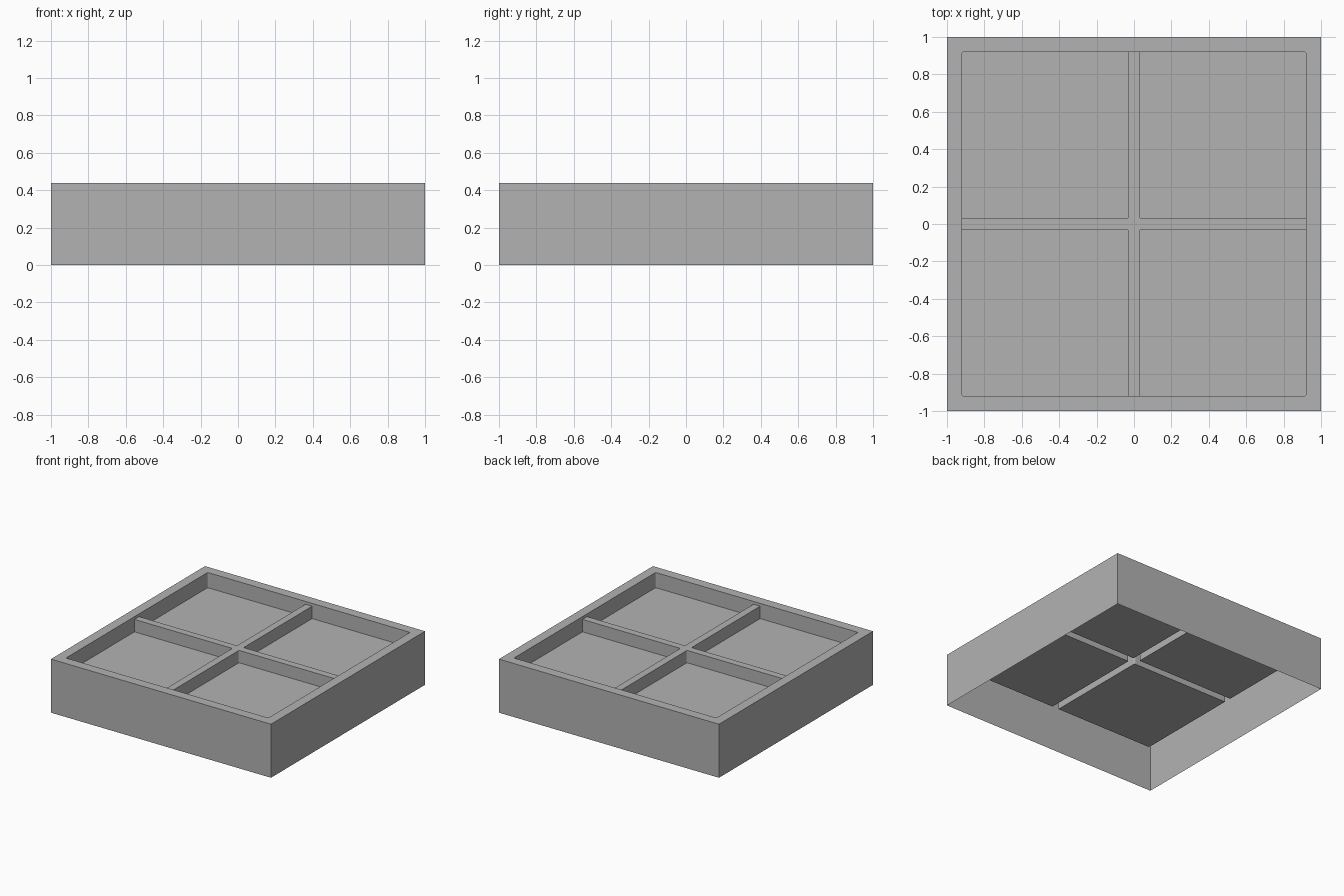
import bpy
import math

if "Cube" in bpy.data.objects:
    bpy.data.objects.remove(bpy.data.objects["Cube"], do_unlink=True)

HALF, INNER, DIV, R = 1.0, 0.92, 0.03, 0.01     # plan sizes and corner radius
TOP, DIV_TOP, FLOOR = 0.44, 0.417, 0.315        # heights

grey = bpy.data.materials.new("plain grey")
grey.use_nodes = True
colour = (0.45, 0.45, 0.45, 1)
grey.diffuse_color = colour
grey.node_tree.nodes["Principled BSDF"].inputs["Base Color"].default_value = colour


def arc(cx, cy, start, steps=4):
    """Quarter circle, counter-clockwise from the start angle in degrees."""
    angles = [math.radians(start + 90 * i / steps) for i in range(steps + 1)]
    return [(cx + R * math.cos(a), cy + R * math.sin(a)) for a in angles]


def turn(points, k):
    """Rotate plan points by k quarter turns."""
    for _ in range(k):
        points = [(-y, x) for x, y in points]
    return points


def at(points, z):
    return [(x, y, z) for x, y in points]


def wall(loop, low, high, inward=False):
    """Vertical sheet around a counter-clockwise loop."""
    faces = []
    for a, b in zip(loop, loop[1:] + loop[:1]):
        quad = at([a, b], low) + at([b, a], high)
        faces.append(quad[::-1] if inward else quad)
    return faces


def build(name, faces):
    verts, index, polys = [], {}, []
    for face in faces:
        poly = []
        for p in face:
            key = tuple(round(c, 5) for c in p)
            if key not in index:
                index[key] = len(verts)
                verts.append(key)
            poly.append(index[key])
        polys.append(poly)
    mesh = bpy.data.meshes.new(name)
    mesh.from_pydata(verts, [], polys)
    mesh.materials.append(grey)
    obj = bpy.data.objects.new(name, mesh)
    bpy.context.collection.objects.link(obj)
    return obj


outer_arc = arc(INNER - R, INNER - R, 0)
cross_arc = arc(DIV + R, DIV + R, 180)

# Outer walls, open underneath
square = [turn([(HALF, HALF)], k)[0] for k in range(4)]
build("outer_walls", wall(square, 0, TOP))

# Flat rim with rounded inner corners and a short lip down to the dividers
rim, lip = [], []
for k in range(4):
    here, after = turn(outer_arc, k), turn(outer_arc, k + 1)
    rim.append(at([square[k]] + here[::-1], TOP))
    rim.append(at([square[k], square[(k + 1) % 4], after[0], here[-1]], TOP))
    lip += here
build("rim", rim + wall(lip, DIV_TOP, TOP, inward=True))

# Cross-shaped top of the hollow dividers
cross = []
for k in range(4):
    cross += turn([(INNER, -DIV), (INNER, DIV)] + cross_arc[::-1], k)
build("divider_top", [at(cross, DIV_TOP)])

# Four square pockets: thin floor and inward-facing walls
pocket = [(INNER, DIV)] + outer_arc + [(DIV, INNER)] + cross_arc
for k, place in enumerate(("back_left", "back_right", "front_right", "front_left")):
    loop = turn(pocket, k)
    build("pocket_" + place, [at(loop, FLOOR)] + wall(loop, FLOOR, DIV_TOP, inward=True))
